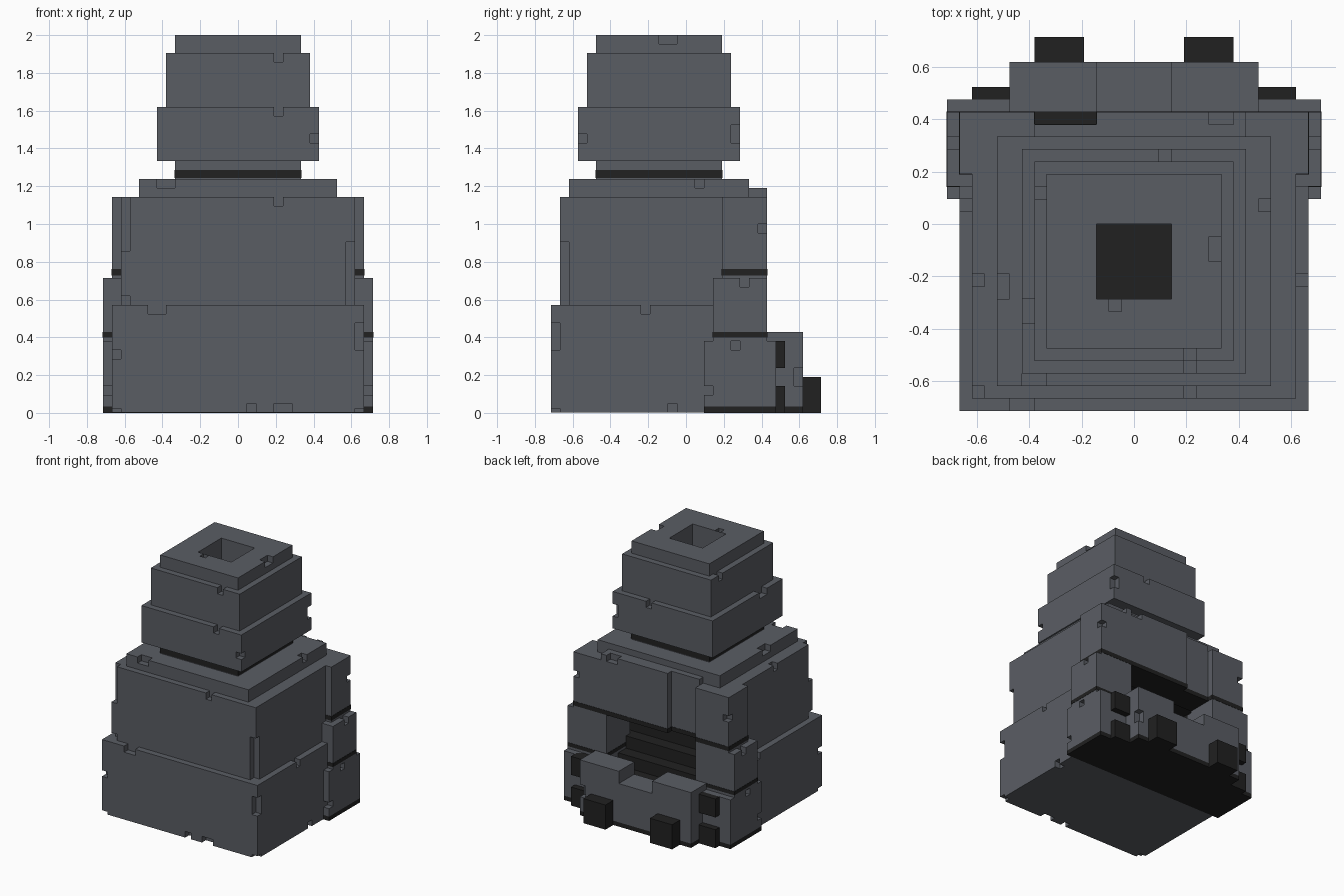
import bpy
import bmesh
from mathutils import Vector

default = bpy.data.objects.get("Cube")
if default:
    bpy.data.objects.remove(default, do_unlink=True)

UNIT = 1 / 21  # one stone unit; every size below is counted in these


def make_material(name, colour):
    mat = bpy.data.materials.new(name)
    mat.use_nodes = True
    mat.diffuse_color = colour
    mat.node_tree.nodes["Principled BSDF"].inputs["Base Color"].default_value = colour
    return mat


STONE = make_material("grey stone", (0.102, 0.11, 0.127, 1))
SOOT = make_material("black soot", (0.015, 0.015, 0.015, 1))


def add_box(bm, x, y, z):
    """Add a box from (low, high) ranges, in stone units."""
    low, high = (Vector(corner) * UNIT for corner in zip(x, y, z))
    verts = bmesh.ops.create_cube(bm, size=1)["verts"]
    size, centre = high - low, (low + high) / 2
    for v in verts:
        v.co = centre + Vector(a * b for a, b in zip(v.co, size))


def mesh_object(name, boxes, mat):
    bm = bmesh.new()
    for box in boxes:
        add_box(bm, *box)
    mesh = bpy.data.meshes.new(name)
    bm.to_mesh(mesh)
    bm.free()
    mesh.materials.append(mat)
    obj = bpy.data.objects.new(name, mesh)
    bpy.context.collection.objects.link(obj)
    return obj


def chip_box(ranges, edge, start, length):
    """Box that bites one unit into an edge such as '+x+z'."""
    signs = {edge[i + 1]: edge[i] for i in range(0, len(edge), 2)}
    box = []
    for axis, (low, high) in zip("xyz", ranges):
        sign = signs.get(axis)
        if sign is None:
            box.append((start, start + length))
        elif sign == "+":
            box.append((high - 1, high + 0.5))
        else:
            box.append((low - 0.5, low + 1))
    return box


def block(name, x, y, z, mat=STONE, chips=(), cuts=()):
    """Stone block with chipped edges and optional larger hollows."""
    obj = mesh_object(name, [(x, y, z)], mat)
    boxes = [chip_box((x, y, z), *chip) for chip in chips] + list(cuts)
    if boxes:
        cutter = mesh_object(name + "_cutter", boxes, mat)
        cutter.hide_render = True
        mod = obj.modifiers.new("carve", "BOOLEAN")
        mod.operation, mod.solver, mod.object = "DIFFERENCE", "EXACT", cutter
        bpy.context.view_layer.update()
        graph = bpy.context.evaluated_depsgraph_get()
        carved = bpy.data.meshes.new_from_object(obj.evaluated_get(graph))
        obj.modifiers.clear()
        obj.data = carved
        bpy.data.objects.remove(cutter, do_unlink=True)
    return obj


def joint(name, x, y, z):
    """Dark mortar band, standing slightly proud of the stone."""
    grow = 0.04
    return block(name, (x[0] - grow, x[1] + grow), (y[0] - grow, y[1] + grow), z, SOOT)


def span(half):
    return (-half, half)


def sided(side, low, high):
    return tuple(sorted((side * low, side * high)))


def soot_inside(obj, x, y, z):
    """Blacken the walls of a hollow."""
    obj.data.materials.append(SOOT)
    for face in obj.data.polygons:
        c = face.center / UNIT
        if all(r[0] - 0.1 < v < r[1] + 0.1 for v, r in zip(c, (x, y, z))):
            face.material_index = 1


# Furnace body, hollowed out behind the mouth
hearth_x, hearth_y = span(9), (-2, 9.5)
base = block("base", span(14), (-15, 9), (0.05, 12),
             chips=[("-y+z", -10, 2), ("-y-z", 1, 1), ("-y-z", 4, 2),
                    ("-x-y", 6, 1), ("+x-y", 7, 3), ("+x+z", -5, 1),
                    ("+x-z", -2, 1), ("-x+z", 1, 1), ("-x-y", -0.5, 1),
                    ("+x-y", -0.5, 1)],
             cuts=[(hearth_x, hearth_y, (6, 12.5))])
soot_inside(base, hearth_x, (-2, 8.8), (6, 11.8))
body = block("body", span(13), (-14, 8), (12, 24),
             chips=[("-y+z", 4, 1), ("-x-y", 18, 6.5), ("-x-y", 11.5, 1.5),
                    ("+x-y", 11.5, 7.5), ("-x+z", -5, 1)],
             cuts=[(hearth_x, hearth_y, (11.5, 16))])
soot_inside(body, hearth_x, (-2, 7.8), (12.2, 16))
block("collar", span(11), (-13, 7), (24, 26),
      chips=[("-y+z", -9, 2), ("+x+z", 1, 1), ("-x+z", -6, 2)])

# Chimney stack with a square flue
flue_x, flue_y = span(3), (-6, 0)
block("chimney_neck", span(7), (-10, 4), (26, 28))
joint("chimney_neck_joint", span(7), (-10, 4), (26.1, 27))
flue = [(flue_x, flue_y, (30, 43))]
block("chimney_lower", span(9), (-12, 6), (28, 34), cuts=flue,
      chips=[("+x-y", 30, 1), ("+x+y", 30, 2), ("+y+z", 2, 1),
             ("-x+z", -8, 2), ("-y+z", 4, 1)])
block("chimney_middle", span(8), (-11, 5), (34, 40), cuts=flue,
      chips=[("-y+z", 4, 1), ("-x+z", 2, 1)])
block("chimney_cap", span(7), (-10, 4), (40, 42),
      chips=[("+x+z", -3, 2)],
      cuts=[(flue_x, flue_y, (39, 43)), ((-2, -1), (-7, -6.01), (41, 43))])
block("flue_floor", flue_x, flue_y, (30, 30.1), SOOT)

# Pillars framing the mouth, with dark joints and iron studs
for side, label in ((1, "left"), (-1, "right")):
    out = "+x" if side > 0 else "-x"
    block(label + "_pillar_lower", sided(side, 8, 15), (2, 10), (0.7, 8),
          chips=[(out + "-y", 2, 1), (out + "+z", 5, 1)])
    block(label + "_pillar_middle", sided(side, 8, 15), (3, 9), (8, 15),
          chips=[(out + "+z", 6, 1)])
    block(label + "_pillar_upper", sided(side, 8, 14), (4, 9), (15, 24),
          chips=[(out + "+y", 20, 1)])
    joint(label + "_middle_joint", sided(side, 8, 15), (3, 9), (8.4, 9))
    joint(label + "_upper_joint", sided(side, 8, 14), (4, 9), (15.3, 16))
    for level, z in (("low", (0, 3)), ("high", (5, 8))):
        block(f"{label}_stud_{level}", sided(side, 10, 13), (9, 11), z, SOOT)
    block(label + "_foot", sided(side, 4, 8), (12, 15), (0, 4), SOOT)

# Lintel over the mouth, its right part set back
block("lintel_long", (-3, 9), (7, 9), (16, 25), chips=[("+y+z", 6, 2)])
block("lintel_short", (-8, -3), (7, 8), (16, 25))
joint("lintel_long_soot", (-3, 9), (4, 9), (15.3, 16))
joint("lintel_short_soot", (-8, -3), (4, 8), (15.3, 16))

# Hearth lip with a dip in the middle
block("hearth_lip", span(10), (9, 13), (0.7, 9),
      chips=[("+x+y", 3, 2)], cuts=[(span(3), (8, 14), (7, 10))])
block("pillar_sole", span(15), (2, 10), (0, 0.7), SOOT)
block("lip_sole", span(10), (10, 13), (0, 0.7), SOOT)

# Sooty steps inside the hearth
for i in range(3):
    rise = 8 + 2 * i
    block(f"hearth_step_{i + 1}", span(8.9), (-2, 6 - 2 * i), (rise - 2, rise), SOOT)
